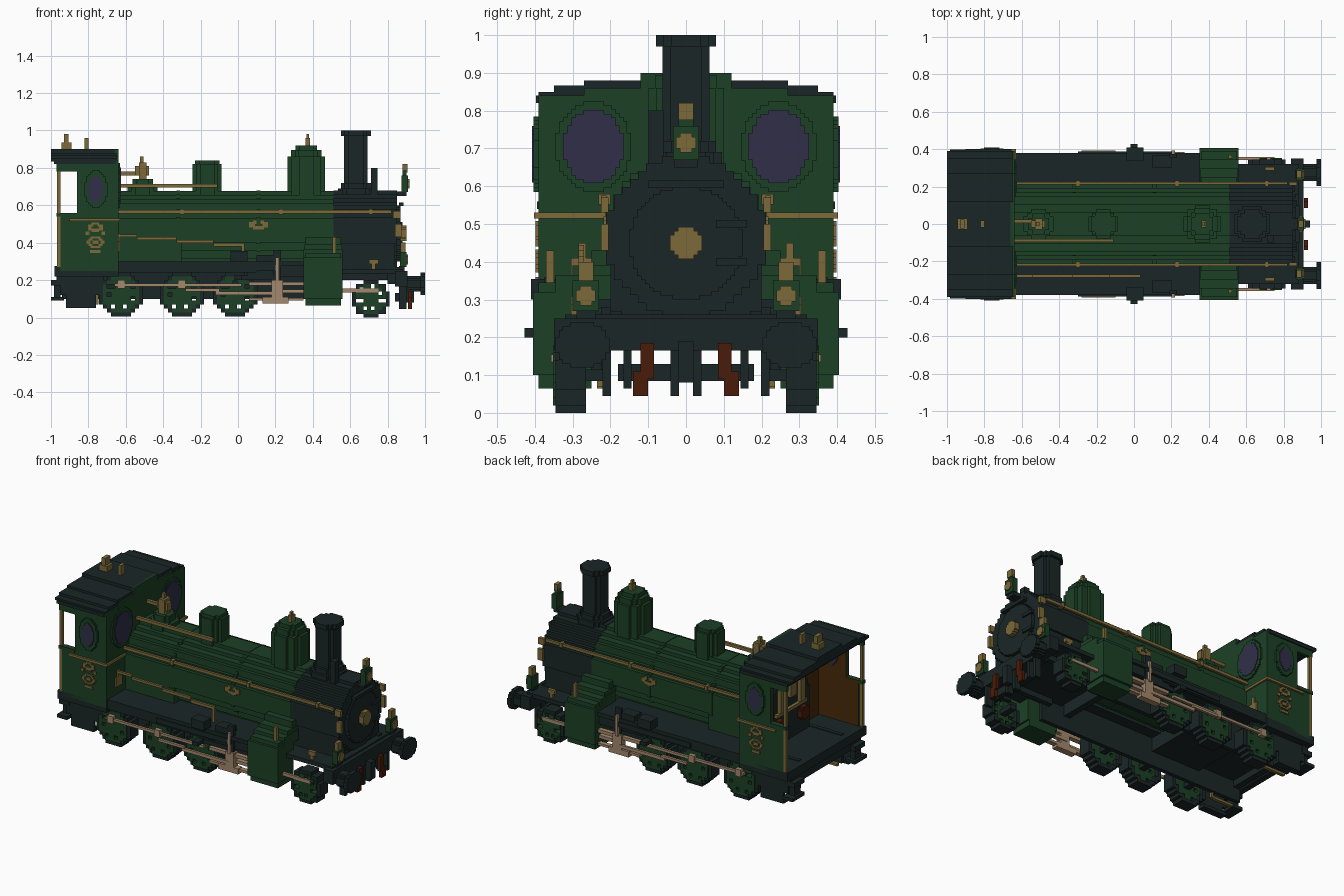
import bpy, bmesh, math

cube = bpy.data.objects.get("Cube")
if cube:
    bpy.data.objects.remove(cube, do_unlink=True)

V = 0.0208    # block size of the large round parts
FINE = V / 2  # block size of small details


def material(name, rgb):
    lin = [((c / 255 + 0.055) / 1.055) ** 2.4 for c in rgb] + [1]
    m = bpy.data.materials.new(name)
    m.use_nodes = True
    m.diffuse_color = lin
    b = m.node_tree.nodes["Principled BSDF"]
    b.inputs["Base Color"].default_value = lin
    b.inputs["Roughness"].default_value = 0.9
    return m


DARK = material("dark iron", (27, 38, 38))
GREEN = material("engine green", (28, 64, 38))
GOLD = material("brass", (124, 106, 58))
GLASS = material("violet glass", (48, 47, 73))
RED = material("rust red", (74, 28, 9))
TAN = material("pale steel", (163, 136, 108))
BROWN = material("cab lining brown", (72, 42, 10))


def part(name, mat, boxes, mirror=False):
    """One object from boxes (x0, x1, y0, y1, z0, z1); mirror copies across y."""
    boxes = list(boxes)
    if mirror:
        boxes += [(a, b, -d, -c, e, f) for a, b, c, d, e, f in boxes]
    bm = bmesh.new()
    for x0, x1, y0, y1, z0, z1 in boxes:
        vs = bmesh.ops.create_cube(bm, size=1)["verts"]
        for v in vs:
            v.co.x = x0 if v.co.x < 0 else x1
            v.co.y = y0 if v.co.y < 0 else y1
            v.co.z = z0 if v.co.z < 0 else z1
    me = bpy.data.meshes.new(name)
    bm.to_mesh(me)
    bm.free()
    me.materials.append(mat)
    ob = bpy.data.objects.new(name, me)
    bpy.context.collection.objects.link(ob)
    return ob


def stamp(axis, cu, cv, ru, rv, a0, a1, keep=lambda r, t: True, step=FINE):
    """Stepped ellipse as runs of blocks, extruded from a0 to a1 along the axis."""
    nu, nv = max(1, round(2 * ru / step)), max(1, round(2 * rv / step))
    su, sv = 2 * ru / nu, 2 * rv / nv
    out = []
    for j in range(nv):
        v = -rv + (j + 0.5) * sv
        start = None
        for i in range(nu + 1):
            u = -ru + (i + 0.5) * su
            r = math.hypot(u / ru, v / rv)
            on = i < nu and r <= 1.0 and keep(r, math.atan2(v, u))
            if on and start is None:
                start = i
            if not on and start is not None:
                p = (cu - ru + start * su, cu - ru + i * su)
                q = (cv + v - sv / 2, cv + v + sv / 2)
                out.append({"x": (a0, a1) + p + q, "y": p + (a0, a1) + q,
                            "z": p + q + (a0, a1)}[axis])
                start = None
    return out


def column(x, tiers):
    """Stacked upright round tiers (radius, z0, z1) on the centre line."""
    return [b for r, z0, z1 in tiers for b in stamp("z", x, 0, r, r, z0, z1, step=V)]


# Boiler and smokebox
part("boiler", GREEN, stamp("x", 0, .465, .21, .212, -.64, .51, step=V))
part("boiler_bands", GREEN, [b for x in (-.33, .1) for b in
                            stamp("x", 0, .465, .213, .215, x, x + .02, step=V)])
part("smokebox", DARK, stamp("x", 0, .465, .212, .215, .51, .85, step=V)
     + [(.52, .84, -.2, .2, .25, .4)])
part("smokebox_door", DARK, stamp("x", 0, .45, .15, .15, .85, .87)
     + [(.86, .885, -.1, .1, .595, .615), (.86, .88, .08, .16, .49, .51),
        (.86, .88, .08, .16, .39, .41)])
part("door_boss", GOLD, stamp("x", 0, .45, .042, .042, .87, .9))
part("firebox", GREEN, [(-.64, -.3, -.205, .205, .28, .46)])
part("ashpan", DARK, [(-.64, -.3, -.2, .2, .19, .285)])

# Chimney and domes
part("chimney", DARK, column(.63, [(.095, .64, .69), (.08, .69, .72), (.062, .72, .97), (.08, .97, 1.0)])
     + [(.71, .745, -.1, -.06, .6, .8)])
part("steam_dome", GREEN, column(.365, [(.1, .62, .86), (.082, .86, .895), (.058, .895, .92)]))
part("sand_dome", GREEN, column(-.165, [(.078, .62, .82), (.065, .82, .84)]))
part("whistle_base", GREEN, column(-.51, [(.08, .64, .7), (.055, .7, .74)]))
part("whistle", GOLD, [(-.55, -.475, -.02, .02, .76, .81), (-.53, -.49, -.03, .03, .74, .83),
                       (-.525, -.505, -.01, .01, .83, .86), (-.64, -.54, .005, .025, .76, .78)])
part("dome_valve", GOLD, [(.36, .385, -.02, .02, .92, .96), (.365, .38, -.01, .01, .96, .98)])

# Handrails and pipes
part("boiler_handrails", GOLD, [(-.65, .82, .21, .225, .557, .575), (.83, .87, .205, .225, .53, .57),
                               (.84, .875, .205, .225, .43, .5)]
     + [(x, x + .02, .2, .232, .552, .58) for x in (-.31, .22, .7)], True)
part("feed_pipe", GOLD, [(-.65, -.54, -.285, -.27, .43, .445), (-.54, -.33, -.285, -.27, .415, .43),
                        (-.33, -.13, -.285, -.27, .398, .415), (-.13, .035, -.285, -.27, .38, .398),
                        (.02, .035, -.285, -.27, .3, .38)])
part("top_pipe", GOLD, [(-.64, -.11, -.097, -.08, .695, .715)])
part("boiler_badge", GOLD, stamp("y", .11, .495, .05, .025, .205, .218,
                                 lambda r, t: r > .35 and abs(t - 1.57) > .5), True)

# Cab
part("cab_front", GREEN, [(-.66, -.64, -.39, .39, .27, .84), (-.66, -.64, -.27, .27, .84, .86),
                         (-.66, -.64, -.12, .12, .86, .9)])
part("cab_front_frames", GREEN, stamp("x", .245, .705, .1, .12, -.64, -.63), True)
part("cab_front_windows", GLASS, stamp("x", .245, .705, .08, .097, -.674, -.626), True)
part("cab_sides", GREEN, [(-.95, -.64, .37, .39, .25, .56), (-.86, -.64, .37, .39, .56, .82),
                         (-.97, -.86, .37, .39, .78, .82), (-.97, -.86, .365, .395, .54, .56)]
     + stamp("y", -.76, .685, .062, .1, .39, .404), True)
part("cab_lining", BROWN, [(-.945, -.66, .362, .37, .27, .56), (-.86, -.66, .362, .37, .56, .82),
                          (-.668, -.66, 0, .365, .27, .82)], True)
part("cab_side_windows", GLASS, stamp("y", -.76, .685, .042, .075, .36, .408), True)
part("cab_trim", GOLD, [(-.9, -.64, .39, .402, .515, .53), (-.65, -.63, .21, .402, .515, .53),
                       (-.968, -.95, .37, .39, .27, .78)], True)
part("cab_emblem", GOLD, stamp("y", -.762, .402, .048, .03, .39, .398, lambda r, t: not .35 < r < .6)
     + stamp("y", -.762, .482, .04, .026, .39, .398, lambda r, t: r > .45 or t < 0)
     + [(-.79, -.735, .39, .398, .345, .36), (-.815, -.795, .39, .398, .44, .46),
        (-.73, -.71, .39, .398, .44, .46)], True)
part("cab_roof", DARK, [(-.985, -.655, -.397, .397, .82, .84), (-1, -.65, -.39, .39, .835, .85),
                       (-1, -.65, -.35, .35, .85, .866), (-1, -.65, -.27, .27, .865, .88),
                       (-1, -.65, -.12, .12, .88, .9)])
part("roof_whistles", GOLD, [(-.945, -.89, -.03, .03, .9, .935), (-.93, -.905, -.025, .025, .93, .98),
                            (-.82, -.8, -.02, .02, .9, .96)])
part("cab_floor", DARK, [(-.98, -.64, -.39, .39, .22, .275)])
part("backhead", DARK, stamp("x", 0, .47, .2, .2, -.72, -.66, step=V) + [(-.72, -.66, -.2, .2, .27, .47)])
part("backhead_fittings", GOLD, [(-.745, -.72, -.12, -.08, .48, .62), (-.745, -.72, .08, .12, .48, .62),
                                (-.75, -.72, -.03, .03, .55, .65), (-.74, -.72, -.15, .15, .46, .48)])
part("fire_valves", RED, [b for y in (-.12, .12) for b in stamp("x", y, .4, .04, .04, -.75, -.72)])

# Frames, running boards and rear steps
part("frames", DARK, [(-.94, .5, .2, .225, .1, .28), (.45, .86, .17, .2, .2, .27)], True)
part("cross_stays", DARK, [(x, x + .04, -.21, .21, .18, .26) for x in (-.93, .3, .8)])
part("running_boards", DARK, [(-.64, .36, .13, .38, .275, .3), (-.64, .1, .355, .38, .24, .29),
                             (.05, .36, .34, .365, .22, .3), (-.3, .22, .37, .388, .25, .28),
                             (-.04, .05, .34, .41, .3, .355), (-.02, .02, .37, .427, .2, .225),
                             (.1, .2, .3, .37, .3, .335)], True)
part("front_deck", DARK, [(.36, .88, -.32, .32, .235, .26)])
part("rear_steps", DARK, [(-1, -.93, .25, .35, .17, .2), (-.985, -.95, .27, .33, .1, .2),
                         (-1, -.93, .25, .37, .09, .11), (-.95, -.72, .33, .345, .12, .23),
                         (-.92, -.76, .33, .345, .06, .12), (-.92, -.76, .3, .345, .05, .07)], True)
part("rear_beam", DARK, [(-.97, -.93, -.35, .35, .17, .25)])
part("drain_pipes", GOLD, [(-.9, -.76, .215, .235, .065, .08), (-.76, -.745, .215, .235, .07, .13)], True)

# Wheels and stub axles
rim = lambda r, t: r > .8
spokes = lambda r, t: r < .45 or .72 < r < .86 or (r <= .86 and math.sin(7 * t + .6) > -.35)
tyres, centres, axles = [], [], []
for x, r in ((-.625, .118), (-.3, .118), (-.015, .118), (.71, .1)):
    zc = r + (.006 if r > .11 else 0)
    tyres += stamp("y", x, zc, r, r, .265, .345, rim, V)
    centres += stamp("y", x, zc, r, r, .29, .352, spokes, V)
    axles.append((x - .02, x + .02, .2, .3, zc - .015, zc + .015))
part("wheel_tyres", DARK, tyres, True)
part("wheel_centres", GREEN, centres, True)
part("axles", DARK, axles, True)

# Cylinders with stepped tops, and motion
part("cylinders", GREEN, [(.35, .56, .25, .405, .1, .32), (.36, .55, .25, .39, .065, .345),
                         (.35, .56, .2, .345, .3, .365), (.355, .555, .19, .3, .36, .39),
                         (.36, .55, .19, .25, .39, .43)], True)
part("cylinder_oilers", GOLD, [(.505, .525, .35, .37, .34, .43)], True)
part("tail_rods", TAN, [(.56, .75, .342, .358, .135, .155)], True)
part("coupling_rods", TAN, [(-.66, .02, .355, .37, .167, .183)]
     + [(x - .02, x + .02, .35, .378, .155, .2) for x in (-.625, -.3)], True)
part("connecting_rods", TAN, [(-.28, -.1, .378, .394, .14, .155), (-.12, .2, .372, .387, .12, .14),
                             (.2, .36, .34, .365, .13, .15)], True)
part("crossheads", TAN, [(.13, .27, .345, .385, .075, .11), (.18, .24, .345, .385, .1, .2),
                        (.06, .35, .345, .375, .17, .19), (.06, .35, .345, .375, .09, .105),
                        (.2, .218, .37, .392, .19, .32)], True)
part("valve_levers", DARK, [(.19, .23, .355, .375, .2, .36), (.02, .2, .35, .37, .2, .225)], True)

# Front end: beam, buffers, couplings and lamps
part("front_beam", DARK, [(.84, .905, -.35, .35, .165, .25), (.84, .87, -.18, .18, .085, .13)]
     + [(.86, .9, s * y - .011, s * y + .011, z, .18) for s in (-1, 1)
        for y, z in ((.03, .045), (.155, .065), (.21, .045))])
part("front_buffers", DARK, stamp("x", .275, .18, .072, .06, .975, 1.0)
     + stamp("x", .275, .18, .045, .042, .9, .98), True)
part("front_hook", DARK, [(.9, .94, -.02, .02, .08, .19)])
part("guard_irons", RED, [(.91, .93, .085, .12, .09, .185), (.91, .93, .1, .14, .045, .11)], True)
part("lamp_brackets", DARK, [(.83, .9, -.03, .03, .65, .675), (.86, .89, .24, .29, .25, .275),
                            (.86, .89, -.29, -.24, .25, .275)])
part("top_lamp", GREEN, [(.875, .91, -.035, .035, .67, .76), (.88, .9, -.02, .02, .75, .79)])
part("top_lamp_brass", GOLD, stamp("x", 0, .715, .026, .026, .91, .918)
     + [(.88, .905, -.02, .02, .775, .82)])
part("side_lamps", GREEN, [(.865, .9, .23, .3, .27, .35)], True)
part("side_lamp_brass", GOLD, stamp("x", .265, .31, .026, .026, .9, .908)
     + [(.87, .895, .245, .285, .35, .4)], True)
part("deck_oilers", GOLD, [(.7, .75, .285, .305, .285, .31), (.715, .735, .285, .305, .25, .29)], True)
part("cab_front_plates", GOLD, [(-.64, -.632, .245, .305, .35, .41), (-.64, -.632, .265, .285, .41, .45)], True)
